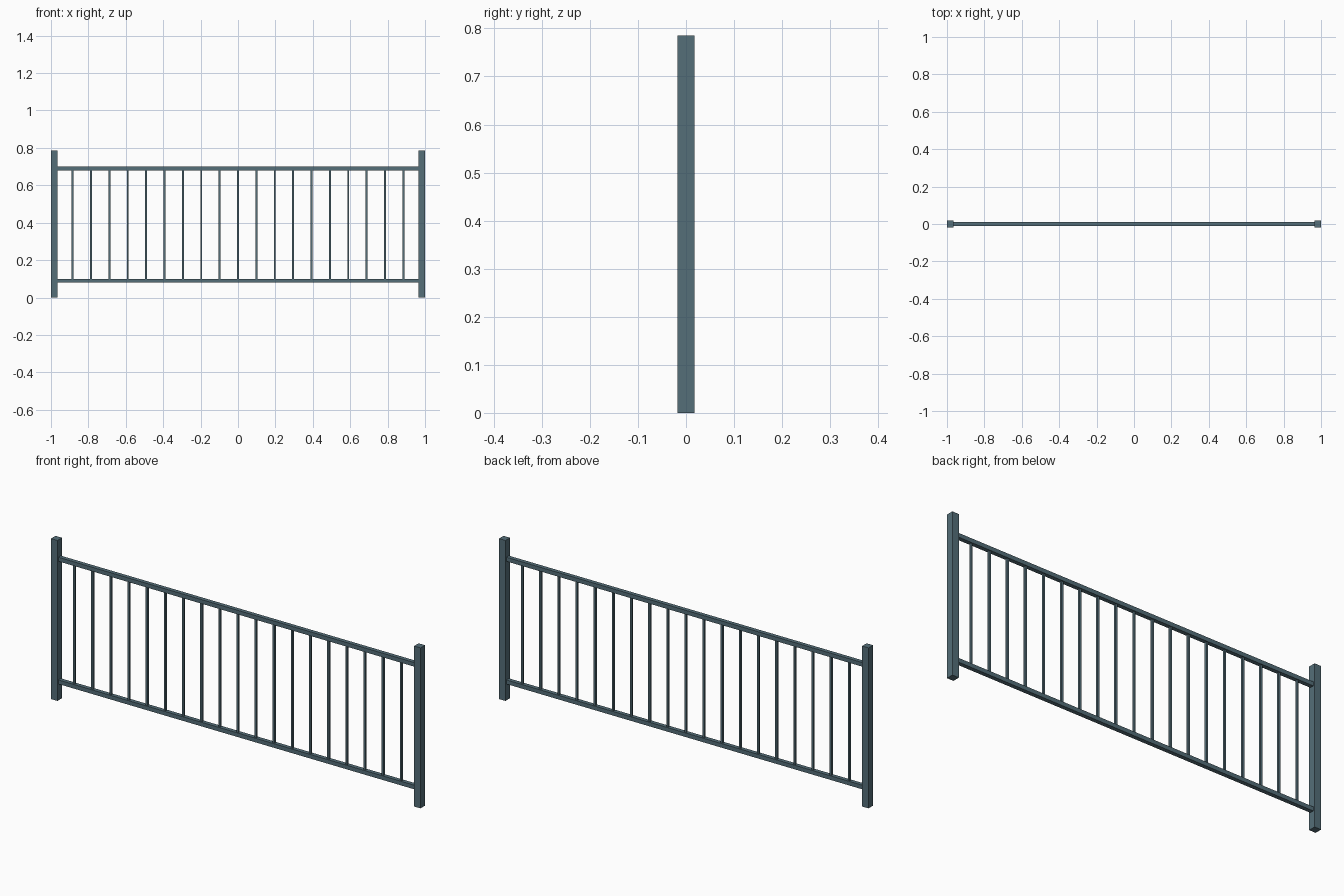
import bpy

cube = bpy.data.objects.get("Cube")
if cube:
    bpy.data.objects.remove(cube, do_unlink=True)

# Painted metal
color = (0.089, 0.156, 0.19, 1)
paint = bpy.data.materials.new("blue grey metal")
paint.use_nodes = True
paint.diffuse_color = color
paint.node_tree.nodes["Principled BSDF"].inputs["Base Color"].default_value = color

POST, HEIGHT = 0.035, 0.785
RAIL, LOW, HIGH = 0.02, 0.09, 0.69
BAR, BARS = 0.01, 19
POST_X = 1 - POST / 2


def box(name, size, center):
    bpy.ops.mesh.primitive_cube_add(size=1, location=center)
    obj = bpy.context.object
    obj.name = name
    obj.scale = size
    bpy.ops.object.transform_apply(location=False, rotation=False, scale=True)
    obj.data.materials.append(paint)
    return obj


# End posts
for side, sign in (("left", 1), ("right", -1)):
    box(side + "_post", (POST, POST, HEIGHT), (sign * POST_X, 0, HEIGHT / 2))

# Horizontal rails between the inner post faces
for name, z in (("bottom_rail", LOW), ("top_rail", HIGH)):
    box(name, (2 - 2 * POST, RAIL, RAIL), (0, 0, z))

# Evenly spaced balusters between the rails
step = 2 * POST_X / (BARS + 1)
for i in range(BARS):
    x = -POST_X + (i + 1) * step
    box(f"baluster_{i + 1}", (BAR, BAR, HIGH - LOW - RAIL), (x, 0, (LOW + HIGH) / 2))
